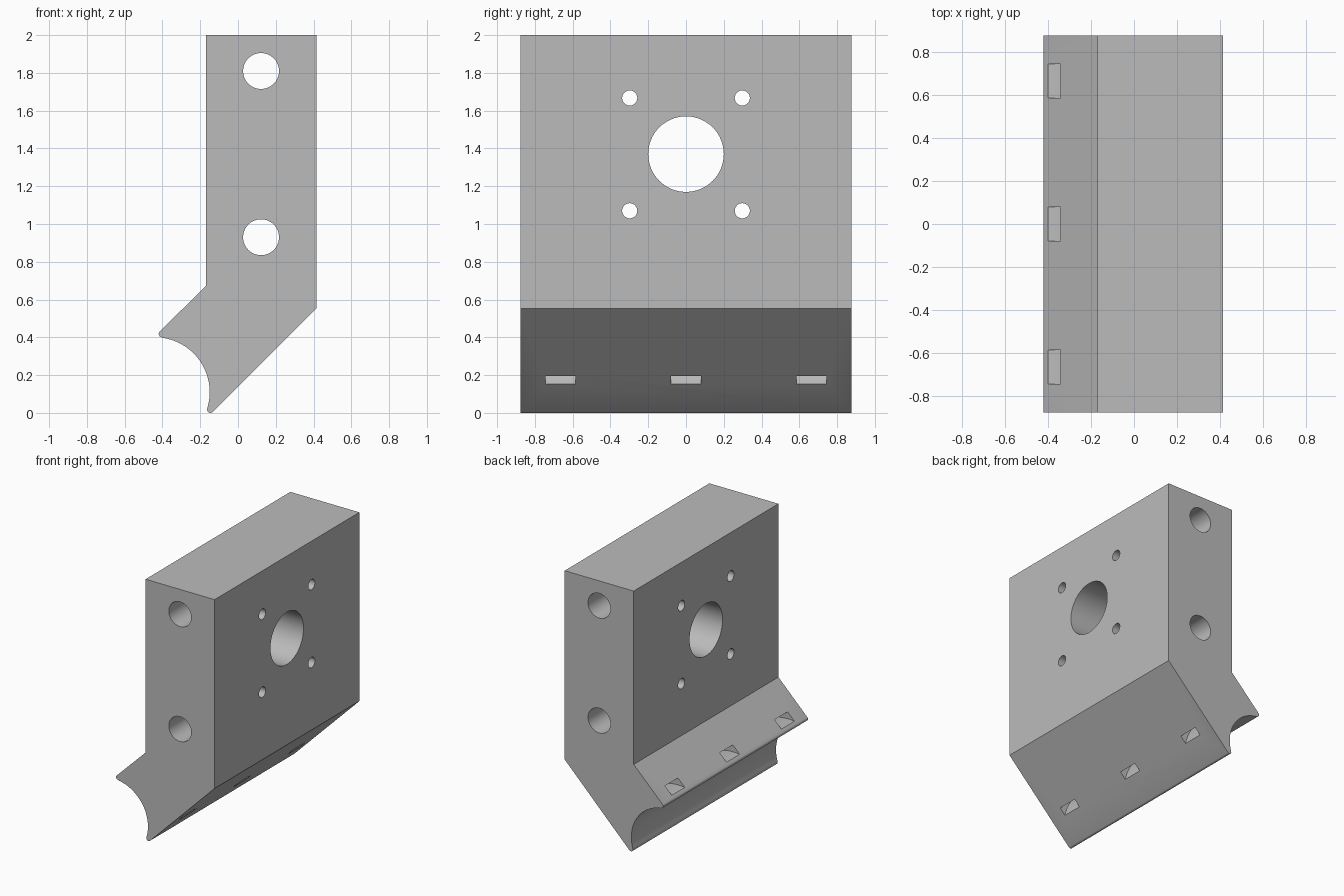
import bpy, bmesh
from math import sin, cos, pi, radians
from mathutils import Matrix

old = bpy.data.objects.get("Cube")
if old:
    bpy.data.objects.remove(old, do_unlink=True)

grey = bpy.data.materials.new("plain grey")
grey.use_nodes = True
tone = (0.5, 0.5, 0.5, 1)
grey.diffuse_color = tone
grey.node_tree.nodes["Principled BSDF"].inputs["Base Color"].default_value = tone

HALF = 0.876


def arc(cx, cz, r, start, end, n):
    """Points on an arc in the x-z plane, angles in degrees."""
    angles = [radians(start + (end - start) * i / n) for i in range(n + 1)]
    return [(cx + r * cos(a), cz + r * sin(a)) for a in angles]


def prism(bm, outline, y0, y1):
    """Extrude an x-z outline along y."""
    face = bm.faces.new([bm.verts.new((x, y0, z)) for x, z in outline])
    new = bmesh.ops.extrude_face_region(bm, geom=[face])["geom"]
    verts = [v for v in new if isinstance(v, bmesh.types.BMVert)]
    bmesh.ops.translate(bm, verts=verts, vec=(0, y1 - y0, 0))


def drill(bm, centre, radius, axis):
    turn = Matrix.Rotation(pi / 2, 4, axis)
    bmesh.ops.create_cone(bm, cap_ends=True, segments=64, radius1=radius,
                          radius2=radius, depth=3,
                          matrix=Matrix.Translation(centre) @ turn)


def finish(bm, name):
    bmesh.ops.recalc_face_normals(bm, faces=bm.faces)
    mesh = bpy.data.meshes.new(name)
    bm.to_mesh(mesh)
    bm.free()
    mesh.materials.append(grey)
    obj = bpy.data.objects.new(name, mesh)
    bpy.context.collection.objects.link(obj)
    return obj


# Bracket body: upright block, slanted foot, rounded lips and pipe saddle
outline = [(0.415, 2), (-0.17, 2), (-0.17, 0.672)]
outline += arc(-0.402, 0.418, 0.018, 135, 265, 6)
outline += arc(-0.44, 0.11, 0.29, 82, -16, 40)
outline += arc(-0.146, 0.018, 0.018, 180, 315, 6)
outline += [(0.415, 0.553)]
bm = bmesh.new()
prism(bm, outline, -HALF, HALF)
body = finish(bm, "mounting_bracket")

# Motor bore, four screw holes and two rod holes
bm = bmesh.new()
drill(bm, (0, 0, 1.37), 0.2, 'Y')
for y in (-0.298, 0.298):
    for z in (1.07, 1.667):
        drill(bm, (0, y, z), 0.04, 'Y')
for z in (0.93, 1.81):
    drill(bm, (0.122, 0, z), 0.095, 'X')

# Curved strap slots through the foot
for y in (-0.664, 0, 0.664):
    ring = arc(-0.345, 0.085, 0.418, -10, 115, 48)
    ring += arc(-0.345, 0.085, 0.365, 115, -10, 48)
    prism(bm, ring, y - 0.079, y + 0.079)
cutter = finish(bm, "hole_cutter")
cutter.hide_render = True

# Cut the holes, then remove the helper
cut = body.modifiers.new("holes", 'BOOLEAN')
cut.operation = 'DIFFERENCE'
cut.solver = 'EXACT'
cut.object = cutter
bpy.ops.object.select_all(action='DESELECT')
bpy.context.view_layer.objects.active = body
body.select_set(True)
bpy.ops.object.modifier_apply(modifier=cut.name)
bpy.data.objects.remove(cutter, do_unlink=True)
bpy.ops.object.shade_smooth_by_angle(angle=radians(30))
